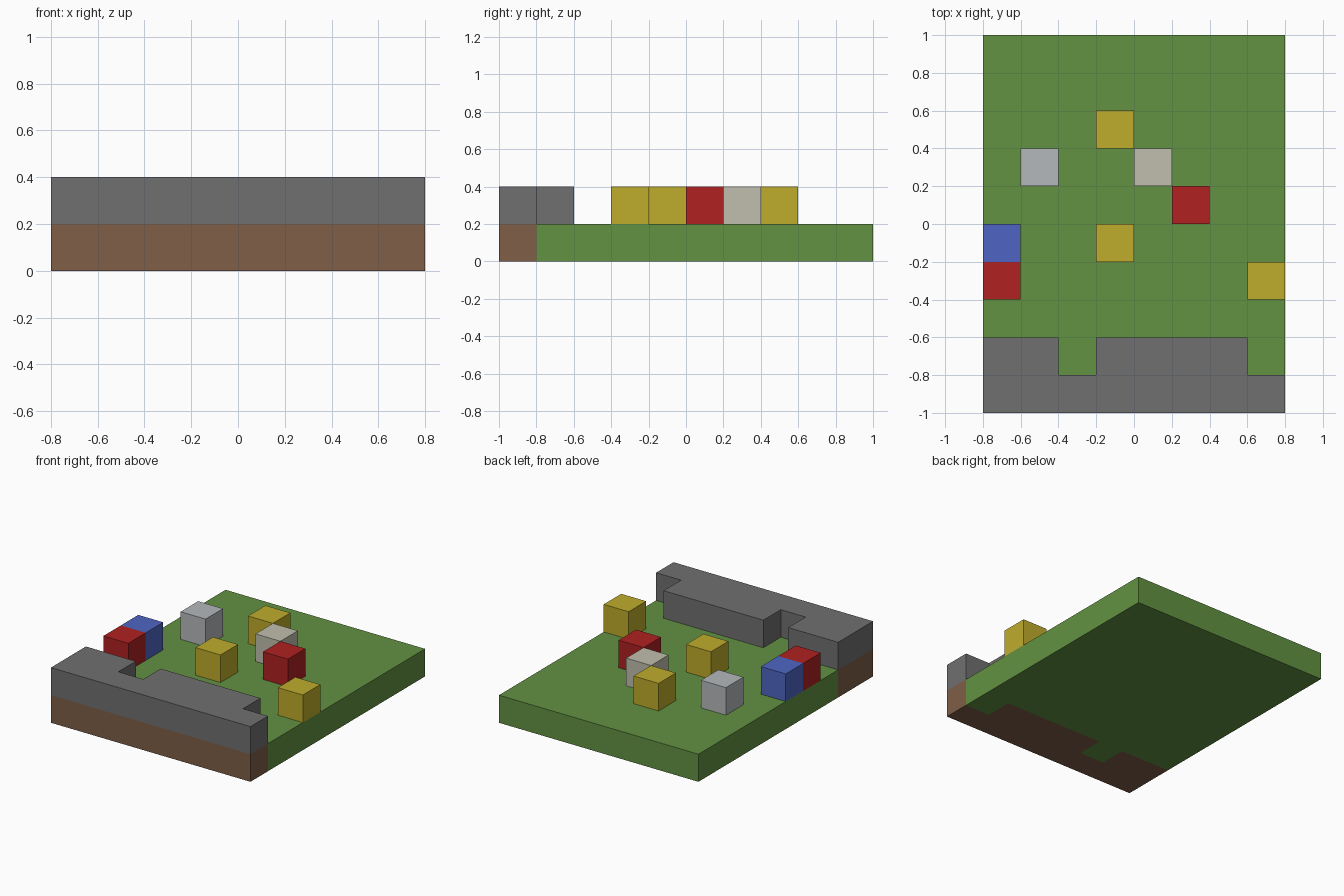
import bpy
import bmesh

cube = bpy.data.objects.get("Cube")
if cube:
    bpy.data.objects.remove(cube, do_unlink=True)

BLOCK = 0.2


def make_material(name, rgb):
    """Flat material from 0-255 display values, stored as linear."""
    def linear(v):
        v /= 255
        return v / 12.92 if v <= 0.04045 else ((v + 0.055) / 1.055) ** 2.4
    color = [linear(v) for v in rgb] + [1.0]
    mat = bpy.data.materials.new(name)
    mat.use_nodes = True
    mat.diffuse_color = color
    bsdf = next(n for n in mat.node_tree.nodes if n.type == 'BSDF_PRINCIPLED')
    bsdf.inputs["Base Color"].default_value = color
    return mat


grass = make_material("grass green", (99, 146, 66))
dirt = make_material("dirt brown", (126, 94, 71))
stone = make_material("stone grey", (112, 112, 112))
yellow = make_material("yellow", (191, 172, 44))
red = make_material("red", (177, 33, 33))
blue = make_material("blue", (78, 101, 195))
silver = make_material("silver", (181, 184, 188))
cream = make_material("cream", (192, 191, 174))


def prism(name, outline, bottom, mat):
    """Extrude a counter-clockwise plan outline up by one block."""
    bm = bmesh.new()
    face = bm.faces.new([bm.verts.new((x, y, bottom)) for x, y in outline])
    up = bmesh.ops.extrude_face_region(bm, geom=[face], use_keep_orig=True)
    verts = [v for v in up["geom"] if isinstance(v, bmesh.types.BMVert)]
    bmesh.ops.translate(bm, verts=verts, vec=(0, 0, BLOCK))
    bmesh.ops.recalc_face_normals(bm, faces=bm.faces)
    mesh = bpy.data.meshes.new(name)
    bm.to_mesh(mesh)
    bm.free()
    mesh.materials.append(mat)
    obj = bpy.data.objects.new(name, mesh)
    bpy.context.collection.objects.link(obj)
    return obj


# Stepped edge shared by the wall, its dirt base and the lawn, right to left
step = [(0.8, -0.8), (0.6, -0.8), (0.6, -0.6), (-0.2, -0.6),
        (-0.2, -0.8), (-0.4, -0.8), (-0.4, -0.6), (-0.8, -0.6)]
wall_outline = [(-0.8, -1), (0.8, -1)] + step
lawn_outline = [(0.8, 1), (-0.8, 1)] + step[::-1]

# Ground layer and stone wall
prism("lawn", lawn_outline, 0, grass)
prism("dirt_base", wall_outline, 0, dirt)
prism("stone_wall", wall_outline, BLOCK, stone)

# Loose blocks standing on the lawn
blocks = [
    ("yellow_block_back", -0.1, 0.5, yellow),
    ("yellow_block_middle", -0.1, -0.1, yellow),
    ("yellow_block_side", 0.7, -0.3, yellow),
    ("red_block_back", 0.3, 0.1, red),
    ("red_block_side", -0.7, -0.3, red),
    ("blue_block", -0.7, -0.1, blue),
    ("silver_block", -0.5, 0.3, silver),
    ("cream_block", 0.1, 0.3, cream),
]
h = BLOCK / 2
for name, x, y, mat in blocks:
    square = [(x - h, y - h), (x + h, y - h), (x + h, y + h), (x - h, y + h)]
    prism(name, square, BLOCK, mat)
